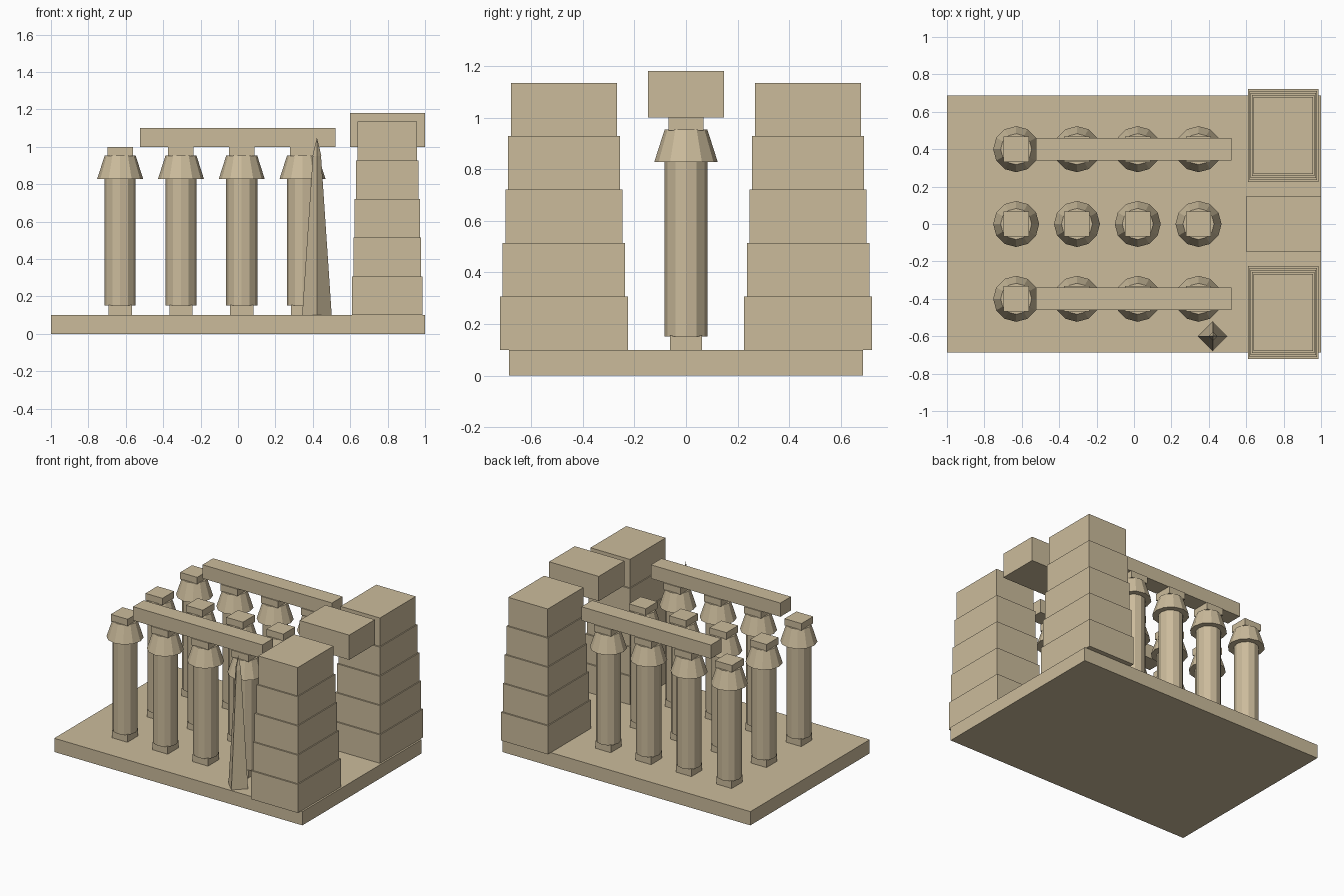
import bpy
from math import pi

if "Cube" in bpy.data.objects:
    bpy.data.objects.remove(bpy.data.objects["Cube"])


def box(name, x, y, z):
    """Box from (min, max) ranges along each axis."""
    bpy.ops.mesh.primitive_cube_add(size=1, location=[(a + b) / 2 for a, b in (x, y, z)])
    ob = bpy.context.object
    ob.name = name
    ob.scale = [b - a for a, b in (x, y, z)]
    bpy.ops.object.transform_apply(location=False, rotation=False, scale=True)
    return paint(ob)


def cone(name, sides, r1, r2, x, y, z1, z2):
    """Flat-sided frustum between two heights."""
    bpy.ops.mesh.primitive_cone_add(vertices=sides, radius1=r1, radius2=r2,
                                    depth=z2 - z1, location=(x, y, (z1 + z2) / 2))
    ob = bpy.context.object
    ob.name = name
    return paint(ob)


def paint(ob):
    ob.data.materials.append(stone)
    return ob


def block(name, x, y, h, z):
    return box(name, (x - h, x + h), (y - h, y + h), z)


stone = bpy.data.materials.new("sandstone")
stone.diffuse_color = (0.60, 0.50, 0.33, 1)
stone.use_nodes = True
stone.node_tree.nodes["Principled BSDF"].inputs["Base Color"].default_value = stone.diffuse_color

# Floor slab
box("floor_slab", (-1, 1), (-0.687, 0.687), (0, 0.1))

# Hall of columns: plinth, shaft, flared capital, abacus
for y in (-0.4, 0, 0.4):
    for i in range(4):
        x = -0.63 + 0.325 * i
        block("column_plinth", x, y, 0.062, (0.1, 0.155))
        cone("column_shaft", 12, 0.083, 0.083, x, y, 0.152, 0.83)
        cone("column_capital", 12, 0.123, 0.083, x, y, 0.828, 0.953)
        block("column_abacus", x, y, 0.068, (0.95, 1.0))

# Roof beams and stepped gate towers, one on each side
for s in (-1, 1):
    box("roof_beam", (-0.523, 0.52), (s * 0.4 - 0.061, s * 0.4 + 0.061), (1.0, 1.1))
    for i in range(5):
        hx, hy = 0.189 - 0.0075 * i, 0.248 - 0.0105 * i
        z = 0.1 + 0.207 * i
        box("gate_tower_course", (0.798 - hx, 0.798 + hx),
            (s * 0.473 - hy, s * 0.473 + hy), (z, z + 0.207))

# Gate lintel
box("gate_lintel", (0.6, 1.0), (-0.148, 0.148), (1.0, 1.18))

# Obelisk with pointed tip
cone("obelisk_shaft", 4, 0.079, 0.022, 0.422, -0.6, 0.1, 0.95)
cone("obelisk_tip", 4, 0.024, 0, 0.422, -0.6, 0.95, 1.05)
